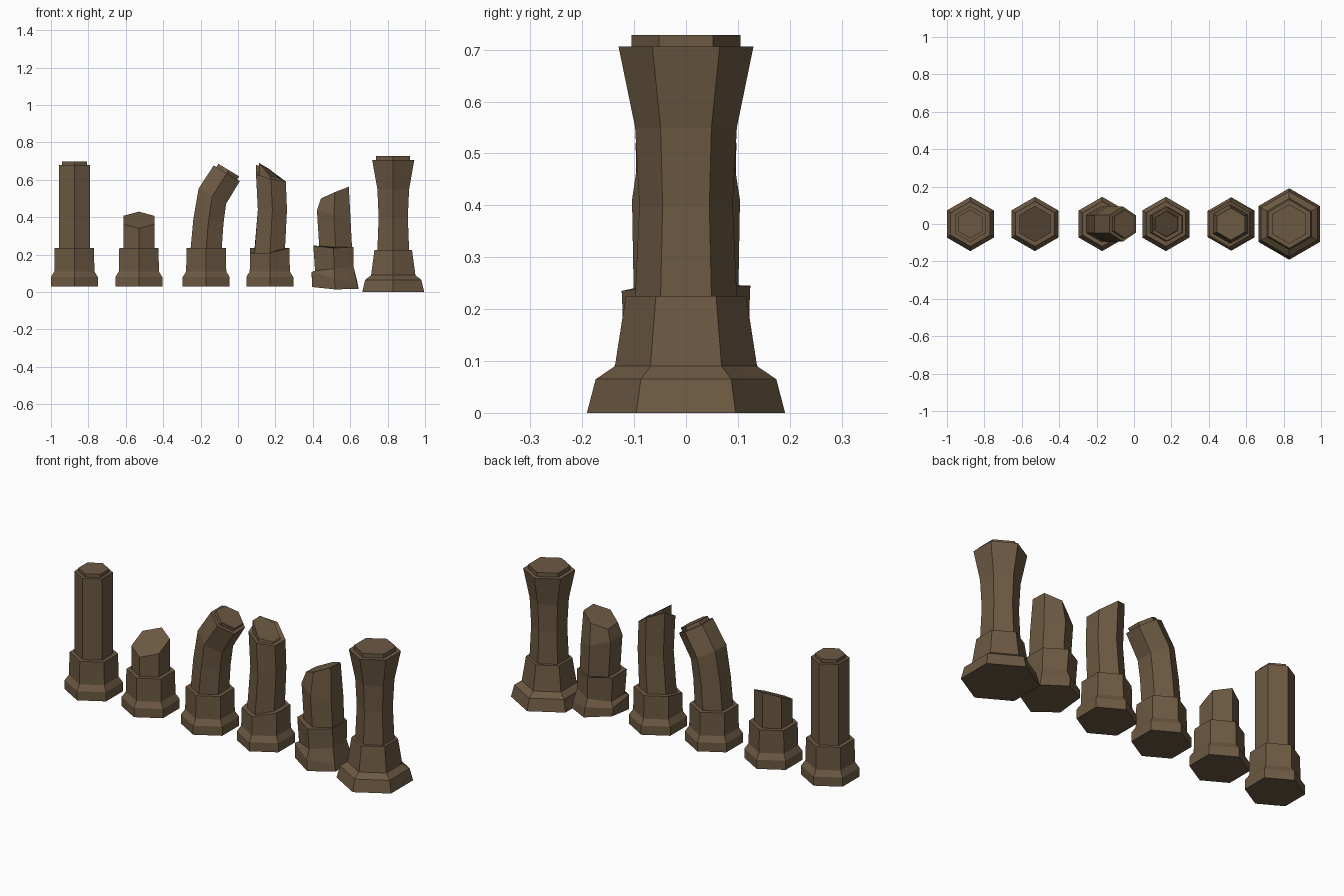
import bpy, bmesh
from math import sin, cos, radians

if "Cube" in bpy.data.objects:
    bpy.data.objects.remove(bpy.data.objects["Cube"])

brown = bpy.data.materials.new("brown_stone")
brown.diffuse_color = (0.15, 0.1, 0.055, 1)
brown.use_nodes = True
brown.node_tree.nodes["Principled BSDF"].inputs["Base Color"].default_value = brown.diffuse_color


def ring(x, z, r, tilt=0, sx=0, sy=0, y=0, dz=(0,) * 6):
    """Hexagon with corners on the y axis; tilt leans it to +x, sx/sy slope it, dz shifts corners."""
    t, pts = radians(tilt), []
    for k in range(6):
        a = radians(30 + 60 * k)
        dx, dy = r * cos(a), r * sin(a)
        pts.append((x + dx * cos(t), y + dy, z - dx * sin(t) + sx * dx + sy * dy + dz[k]))
    return pts


def loft(name, rings):
    """Skin a stack of hexagons into one closed flat-shaded solid."""
    bm = bmesh.new()
    loops = [[bm.verts.new(p) for p in r] for r in rings]
    for lo, hi in zip(loops, loops[1:]):
        for k in range(6):
            n = (k + 1) % 6
            bm.faces.new((lo[k], lo[n], hi[n], hi[k]))
    bm.faces.new(loops[0][::-1])
    bm.faces.new(loops[-1])
    bmesh.ops.recalc_face_normals(bm, faces=bm.faces)
    mesh = bpy.data.meshes.new(name)
    bm.to_mesh(mesh)
    bm.free()
    mesh.materials.append(brown)
    obj = bpy.data.objects.new(name, mesh)
    bpy.context.collection.objects.link(obj)
    return obj


def plinth(x, dz=(0,) * 6):
    """Standard foot, flare and block shared by four pillars."""
    return [ring(x, 0.03, 0.145), ring(x, 0.08, 0.145),
            ring(x, 0.11, 0.124), ring(x, 0.235, 0.121, dz=dz)]


# Intact straight pillar
x = -0.875
loft("straight_pillar", plinth(x) + [
    ring(x, 0.235, 0.096), ring(x, 0.68, 0.096),
    ring(x, 0.68, 0.077), ring(x, 0.698, 0.077)])

# Short stump, cut on a slope down to the front
x = -0.53
loft("stump_pillar", plinth(x) + [
    ring(x, 0.235, 0.096), ring(x, 0.385, 0.096, sy=0.47)])

# Bent pillar leaning to +x
x = -0.17
top, lean = (-0.06, 0.635), 31
loft("bent_pillar", plinth(x) + [
    ring(x, 0.235, 0.096), ring(-0.158, 0.38, 0.094, 7),
    ring(-0.137, 0.513, 0.097, 29), ring(*top, 0.094, lean),
    ring(*top, 0.075, lean),
    ring(top[0] + 0.02 * sin(radians(lean)), top[1] + 0.02 * cos(radians(lean)), 0.075, lean)])

# Broken pillar: chipped block, ragged top with a spike on the left
x = 0.17
chip = (0, 0, 0, -0.025, -0.025, 0)
loft("broken_pillar", plinth(x, chip) + [
    ring(x, 0.235, 0.094, dz=chip), ring(0.184, 0.44, 0.09),
    ring(0.176, 0.61, 0.092, dz=(-0.018, 0.04, 0.07, 0.02, -0.005, -0.018)),
    ring(0.174, 0.61, 0.07, dz=(-0.015, 0.035, 0.065, 0.015, -0.005, -0.015)),
    ring(0.172, 0.645, 0.068, dz=(-0.04, 0.01, 0.045, 0.045, -0.025, -0.04))])

# Crooked pillar: twisted foot and a sliced top rising to +x
loft("crooked_pillar", [
    ring(0.52, 0.025, 0.143, sx=-0.04, sy=0.04, dz=(0, 0, 0.01, 0, -0.005, 0)),
    ring(0.515, 0.075, 0.14, sx=-0.1, dz=(0, 0.01, 0, 0.02, 0, -0.015)),
    ring(0.515, 0.125, 0.119, sx=0.1),
    ring(0.51, 0.245, 0.124, sx=-0.03, dz=(0, 0, 0, 0, -0.01, 0)),
    ring(0.522, 0.24, 0.101), ring(0.512, 0.41, 0.104, sx=-0.3),
    ring(0.518, 0.53, 0.086, sx=0.42, sy=-0.05)])

# Large flared pillar standing on the ground
x = 0.83
loft("flared_pillar", [
    ring(x, 0, 0.191), ring(x, 0.065, 0.174), ring(x, 0.09, 0.137),
    ring(x, 0.225, 0.116), ring(x, 0.225, 0.098), ring(x, 0.4, 0.09),
    ring(x, 0.55, 0.098), ring(x, 0.706, 0.13),
    ring(x, 0.706, 0.105), ring(x, 0.728, 0.105)])
